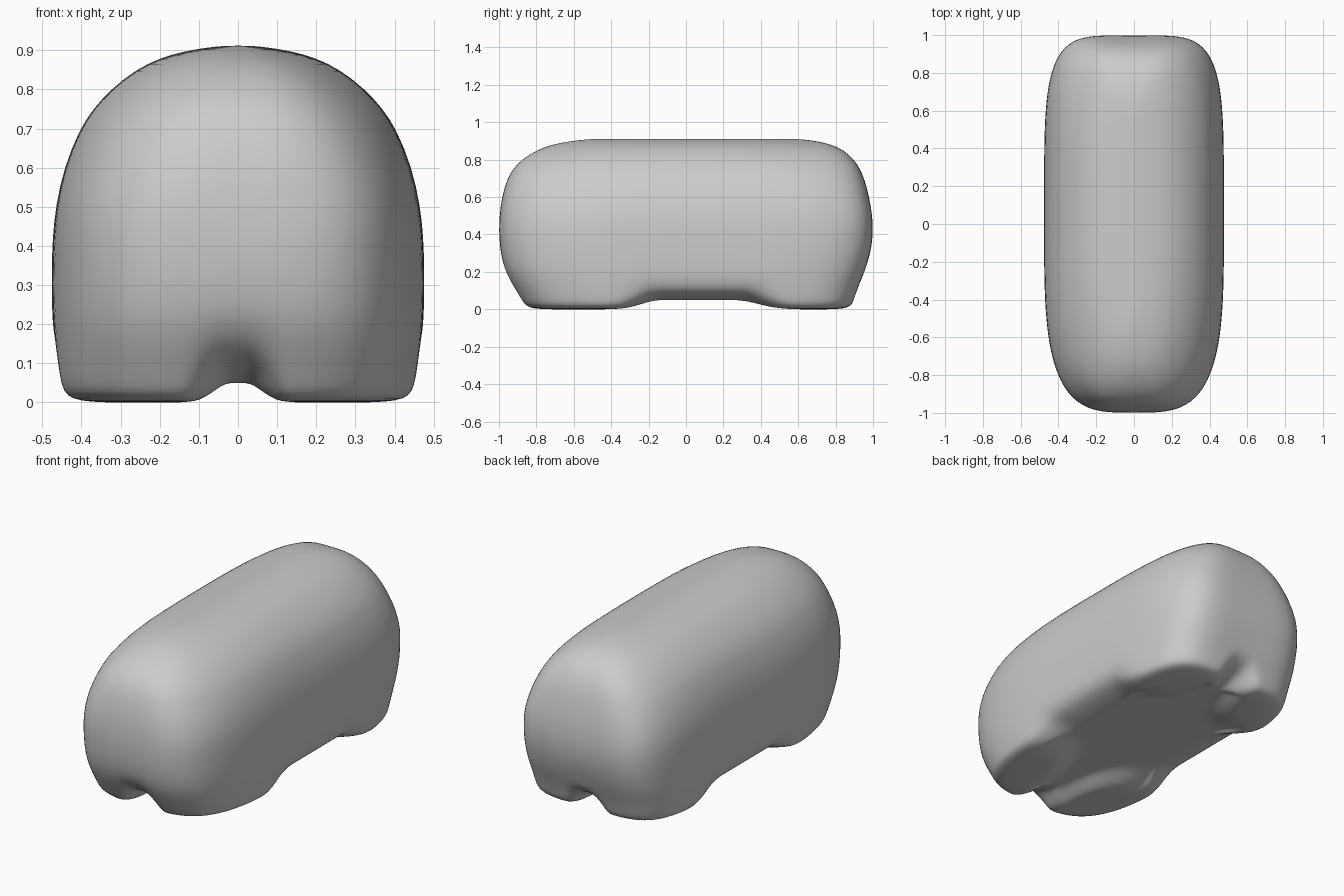
import bpy, bmesh, math

if "Cube" in bpy.data.objects:
    bpy.data.objects.remove(bpy.data.objects["Cube"])

SEG = 96

# Rows: height, half width, front reach, back reach
UPPER = [(.912, 0, .42, .52), (.911, .04, .48, .58), (.907, .08, .55, .64), (.897, .14, .63, .71),
         (.88, .20, .72, .78), (.85, .262, .80, .845), (.80, .325, .88, .90), (.75, .37, .925, .93),
         (.70, .404, .955, .953), (.60, .445, .985, .98), (.50, .466, .997, .996),
         (.42, .474, 1, 1), (.34, .476, .995, .993), (.27, .476, .985, .977)]
FOOT = [(.20, .474, .967, .955), (.13, .469, .93, .925), (.08, .464, .90, .907), (.04, .459, .877, .895),
        (.015, .447, .858, .88), (.004, .415, .82, .845), (0, .36, .75, .78)]
BELLY = [(.21, .474, .965, .955), (.16, .469, .93, .94), (.125, .457, .89, .91), (.10, .44, .84, .87),
         (.08, .41, .79, .82), (.062, .36, .74, .77), (.05, .30, .68, .70)]


def foot_mask(x, y):
    """1 on the four feet, 0 on the belly, smooth between."""
    centre = .68 if y < 0 else .85
    dx = max(0, .27 - abs(x)) / .24
    dy = max(0, centre - abs(y)) / .5
    t = min(1, max(0, (math.hypot(dx, dy) - .55) / .45))
    return 1 - t * t * (3 - 2 * t)


def outline(i, row):
    """Point i of a rounded rectangle, rounder at the front and the top."""
    z, w, front, back = row
    a = 2 * math.pi * i / SEG
    c, s = math.cos(a), math.sin(a)
    k = min(1, max(0, (.91 - z) / .4))
    n = (2.6 + k) if s < 0 else (3.2 + 1.8 * k)
    r = (abs(c) ** n + abs(s) ** n) ** (-1 / n)
    return (w * r * c, (front if s < 0 else back) * r * s, z)


bm = bmesh.new()
rings = [[outline(i, row) for i in range(SEG)] for row in UPPER]

# Lower wall: blend between foot and belly profiles
for f_row, b_row in zip(FOOT, BELLY):
    ring = []
    for i in range(SEG):
        x, y, _ = outline(i, FOOT[2])
        m = foot_mask(x, y)
        ring.append(outline(i, [b + (f - b) * m for f, b in zip(f_row, b_row)]))
    rings.append(ring)

# Underside: shrink the last ring to the middle
edge = rings[-1]
for k in range(1, 17):
    s = 1 - k / 17
    rings.append([(x * s, y * s, .05 * (1 - foot_mask(x * s, y * s))) for x, y, _ in edge])

verts = [[bm.verts.new(p) for p in ring] for ring in rings]
for a, b in zip(verts, verts[1:]):
    for i in range(SEG):
        j = (i + 1) % SEG
        bm.faces.new((a[i], b[i], b[j], a[j]))
tip = bm.verts.new((0, 0, .05))
for i in range(SEG):
    bm.faces.new((verts[-1][i], tip, verts[-1][(i + 1) % SEG]))

# Close the top ridge and smooth the foot joins
bmesh.ops.remove_doubles(bm, verts=bm.verts[:], dist=.0005)
bmesh.ops.recalc_face_normals(bm, faces=bm.faces[:])
for f in bm.faces:
    f.smooth = True
mesh = bpy.data.meshes.new("body_with_feet")
bm.to_mesh(mesh)
bm.free()
body = bpy.data.objects.new("body_with_feet", mesh)
bpy.context.collection.objects.link(body)
sub = body.modifiers.new("smooth", "SUBSURF")
sub.levels = sub.render_levels = 1
